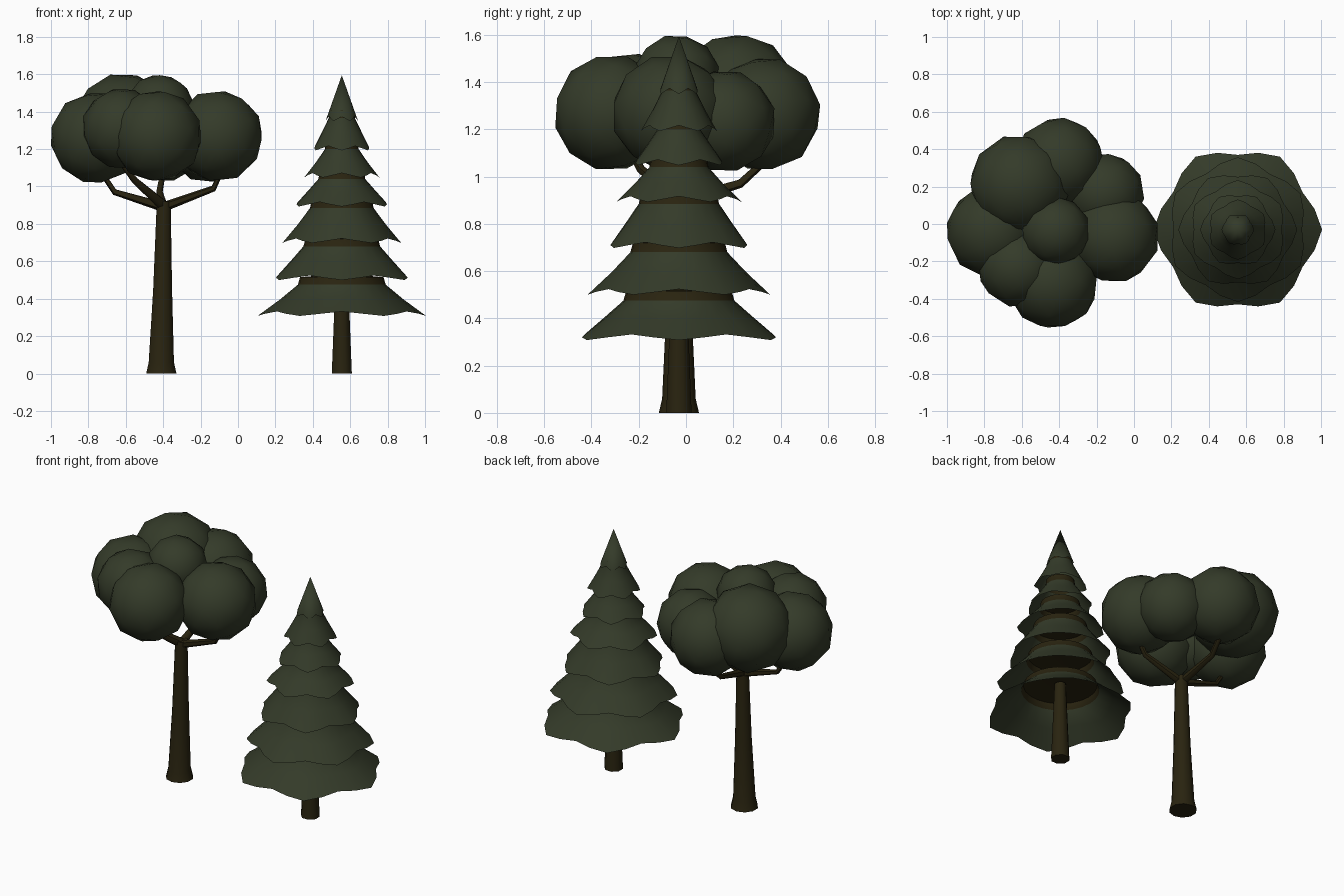
import bpy, bmesh, math
from mathutils import Vector, Matrix

if "Cube" in bpy.data.objects:
    bpy.data.objects.remove(bpy.data.objects["Cube"])


def material(name, rgb):
    m = bpy.data.materials.new(name)
    m.diffuse_color = (*rgb, 1)
    m.use_nodes = True
    m.node_tree.nodes["Principled BSDF"].inputs["Base Color"].default_value = m.diffuse_color
    return m


GREEN = material("leaf green", (0.034, 0.043, 0.022))
BROWN = material("bark brown", (0.022, 0.017, 0.005))


def finish(bm, name, mats, angle=60):
    me = bpy.data.meshes.new(name)
    bm.to_mesh(me)
    bm.free()
    ob = bpy.data.objects.new(name, me)
    bpy.context.collection.objects.link(ob)
    for m in mats:
        me.materials.append(m)
    bpy.ops.object.select_all(action='DESELECT')
    ob.select_set(True)
    bpy.context.view_layer.objects.active = ob
    bpy.ops.object.shade_smooth_by_angle(angle=math.radians(angle))
    return ob


def bridge(bm, a, b, mat=0):
    n = len(a)
    for i in range(n):
        bm.faces.new((a[i], a[(i + 1) % n], b[(i + 1) % n], b[i])).material_index = mat


def tube(name, path, sides):
    """Tapered tube through (point, radius) pairs, capped at both ends."""
    bm = bmesh.new()
    rings = []
    pts = [Vector(p) for p, r in path]
    for i, (p, r) in enumerate(path):
        d = pts[min(i + 1, len(pts) - 1)] - pts[max(i - 1, 0)]
        # level rings for upright trunks, perpendicular rings for branches
        q = Matrix.Identity(3) if d.normalized().z > 0.95 else d.to_track_quat('Z', 'Y').to_matrix()
        ring = []
        for k in range(sides):
            a = 2 * math.pi * (k + 0.5) / sides
            ring.append(bm.verts.new(pts[i] + q @ Vector((r * math.cos(a), r * math.sin(a), 0))))
        rings.append(ring)
    for a, b in zip(rings, rings[1:]):
        bridge(bm, a, b)
    bm.faces.new(rings[0][::-1])
    bm.faces.new(rings[-1])
    return finish(bm, name, [BROWN])


# Broadleaf tree: trunk and branches
tube("round_tree_trunk", [((-0.41, -0.03, 0), 0.085), ((-0.41, -0.03, 0.06), 0.071),
                          ((-0.403, -0.03, 0.45), 0.053), ((-0.397, -0.03, 0.92), 0.039)], 10)
branches = {
    "right": [((-0.40, -0.03, 0.89), 0.026), ((-0.13, -0.05, 0.99), 0.017), ((-0.09, -0.06, 1.08), 0.014)],
    "front": [((-0.39, -0.02, 0.89), 0.032), ((-0.55, -0.19, 1.03), 0.020), ((-0.62, -0.24, 1.12), 0.014)],
    "left": [((-0.40, -0.03, 0.89), 0.026), ((-0.66, -0.02, 0.97), 0.016), ((-0.74, -0.03, 1.09), 0.013)],
    "back": [((-0.40, -0.04, 0.89), 0.026), ((-0.42, 0.23, 0.97), 0.018), ((-0.40, 0.35, 1.08), 0.015)],
}
for side, path in branches.items():
    tube(f"round_tree_branch_{side}", path, 6)

# Broadleaf tree: foliage balls (centre, radius)
balls = [((-0.11, -0.07, 1.27), 0.245), ((-0.435, -0.315, 1.27), 0.245),
         ((-0.76, -0.04, 1.26), 0.245), ((-0.62, -0.23, 1.31), 0.215),
         ((-0.61, 0.21, 1.335), 0.27), ((-0.40, 0.33, 1.265), 0.24),
         ((-0.16, 0.165, 1.235), 0.215), ((-0.42, -0.04, 1.415), 0.185)]
for i, (c, r) in enumerate(balls):
    bm = bmesh.new()
    rot = Matrix.Rotation(0.55 * i, 4, 'Z') @ Matrix.Rotation(math.radians(18), 4, 'X')
    bmesh.ops.create_icosphere(bm, subdivisions=2, radius=r * 1.01,
                               matrix=Matrix.Translation(c) @ rot)
    finish(bm, f"foliage_ball_{i + 1}", [GREEN])

# Pine: trunk
PX, PY = 0.555, -0.03
tube("pine_trunk", [((PX, PY, 0), 0.058), ((PX, PY, 0.52), 0.036)], 8)

# Pine: wavy skirts (outer radius, bottom z, top radius, top z, lobe angle)
N = 24
skirts = [(0.425, 0.32, 0.235, 0.475, 0), (0.365, 0.512, 0.205, 0.68, 30),
          (0.30, 0.71, 0.17, 0.885, 0), (0.25, 0.905, 0.125, 1.04, 30),
          (0.19, 1.06, 0.09, 1.20, 0), (0.152, 1.205, 0.07, 1.365, 30)]


def wavy_ring(bm, r, z, wave, lobe):
    ring = []
    for k in range(N):
        a = 2 * math.pi * k / N
        w = math.cos(6 * (a - math.radians(lobe)))
        rr = r * (1 + wave * w)
        ring.append(bm.verts.new((PX + rr * math.cos(a), PY + rr * math.sin(a), z - 0.2 * wave * w)))
    return ring


for i, (ro, zb, rt, zt, lobe) in enumerate(skirts):
    bm = bmesh.new()
    edge = wavy_ring(bm, ro, zb, 0.06, lobe)
    mid = wavy_ring(bm, ro * 0.45 + rt * 0.55, zb * 0.47 + zt * 0.53, 0.03, lobe)
    top = wavy_ring(bm, rt, zt, 0.0, lobe)
    collar = wavy_ring(bm, rt * 0.95, zt + 0.04, 0.0, lobe)
    bridge(bm, edge, mid)
    bridge(bm, mid, top)
    # brown collar and cap under the next skirt
    bridge(bm, top, collar, 1)
    tip = bm.verts.new((PX, PY, zt + 0.06))
    for k in range(N):
        bm.faces.new((collar[k], collar[(k + 1) % N], tip)).material_index = 1
    finish(bm, f"pine_skirt_{i + 1}", [GREEN, BROWN], 50)

# Pine: pointed top
bm = bmesh.new()
edge = wavy_ring(bm, 0.082, 1.362, 0.06, 0)
tip = bm.verts.new((PX, PY, 1.595))
for k in range(N):
    bm.faces.new((edge[k], edge[(k + 1) % N], tip))
finish(bm, "pine_top", [GREEN], 50)
